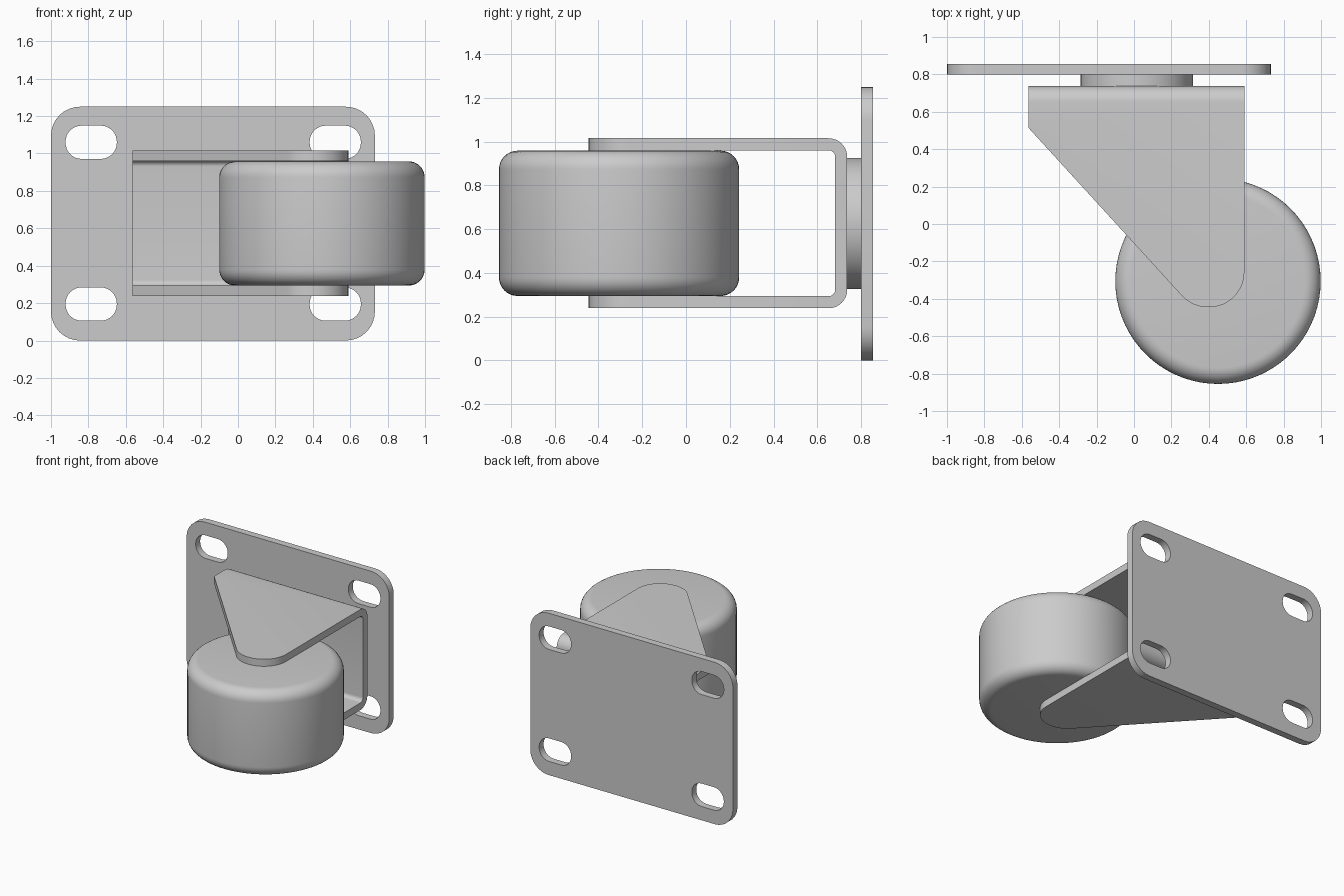
import bpy, bmesh, math
from mathutils import Vector, Matrix

if "Cube" in bpy.data.objects:
    bpy.data.objects.remove(bpy.data.objects["Cube"], do_unlink=True)

grey = bpy.data.materials.new("plain grey")
grey.use_nodes = True
GREY = (0.6, 0.6, 0.6, 1)
grey.diffuse_color = GREY
grey.node_tree.nodes["Principled BSDF"].inputs["Base Color"].default_value = GREY


def rounded(corners, steps=8):
    """Outline from (x, y, radius) corners, each filleted with an arc."""
    out = []
    n = len(corners)
    for i, (x, y, r) in enumerate(corners):
        p = Vector((x, y))
        if r == 0:
            out.append(p)
            continue
        a = (Vector(corners[i - 1][:2]) - p).normalized()
        b = (Vector(corners[(i + 1) % n][:2]) - p).normalized()
        half = a.angle(b) / 2
        centre = p + (a + b).normalized() * (r / math.sin(half))
        start = p + a * (r / math.tan(half)) - centre
        end = p + b * (r / math.tan(half)) - centre
        sweep = math.atan2(start.x * end.y - start.y * end.x, start.dot(end))
        for k in range(steps + 1):
            t = sweep * k / steps
            out.append(centre + Vector((start.x * math.cos(t) - start.y * math.sin(t),
                                        start.x * math.sin(t) + start.y * math.cos(t))))
    return out


def rect(x0, x1, y0, y1, r):
    return rounded([(x0, y0, r), (x1, y0, r), (x1, y1, r), (x0, y1, r)])


def finish(name, bm):
    bmesh.ops.recalc_face_normals(bm, faces=bm.faces)
    mesh = bpy.data.meshes.new(name)
    bm.to_mesh(mesh)
    bm.free()
    mesh.materials.append(grey)
    ob = bpy.data.objects.new(name, mesh)
    bpy.context.collection.objects.link(ob)
    return ob


def prism(name, outline, axis, lo, hi):
    """Extrude a 2D outline along the given axis from lo to hi."""
    place = {"x": lambda u, v: (lo, u, v),
             "y": lambda u, v: (u, lo, v),
             "z": lambda u, v: (u, v, lo)}[axis]
    bm = bmesh.new()
    face = bm.faces.new([bm.verts.new(place(*p)) for p in outline])
    ext = bmesh.ops.extrude_face_region(bm, geom=[face])
    shift = Vector([(hi - lo) * (axis == a) for a in "xyz"])
    bmesh.ops.translate(bm, vec=shift,
                        verts=[g for g in ext["geom"] if isinstance(g, bmesh.types.BMVert)])
    return finish(name, bm)


def disc(name, radius, depth, centre, axis, fillet=0):
    """Cylinder along y or z, with optional rounded rims."""
    bm = bmesh.new()
    bmesh.ops.create_cone(bm, cap_ends=True, segments=72, radius1=radius,
                          radius2=radius, depth=depth)
    if fillet:
        rims = [e for e in bm.edges if abs(e.verts[0].co.z - e.verts[1].co.z) < 1e-5]
        bmesh.ops.bevel(bm, geom=rims, offset=fillet, segments=8, profile=0.5,
                        affect="EDGES")
    turn = Matrix.Rotation(math.pi / 2, 4, "X") if axis == "y" else Matrix()
    bmesh.ops.transform(bm, matrix=Matrix.Translation(centre) @ turn, verts=bm.verts)
    return finish(name, bm)


def select_only(ob):
    bpy.ops.object.select_all(action="DESELECT")
    ob.select_set(True)
    bpy.context.view_layer.objects.active = ob


def carve(ob, cutter, operation):
    """Apply a boolean, then discard the cutter."""
    cutter.hide_render = True
    mod = ob.modifiers.new("carve", "BOOLEAN")
    mod.operation, mod.solver, mod.object = operation, "EXACT", cutter
    select_only(ob)
    bpy.ops.object.modifier_apply(modifier=mod.name)
    bpy.data.objects.remove(cutter, do_unlink=True)


# Mounting plate with four bolt slots
plate = prism("mounting_plate", rect(-1.0, 0.732, 0.0, 1.25, 0.155), "y", 0.80, 0.855)
for x in (-0.785, 0.52):
    for z in (0.195, 1.06):
        slot = rect(x - 0.137, x + 0.137, z - 0.089, z + 0.089, 0.086)
        carve(plate, prism("slot_cutter", slot, "y", 0.7, 0.95), "DIFFERENCE")

# Swivel neck between plate and fork
neck = disc("swivel_neck", 0.30, 0.075, (0.015, 0.769, 0.625), "y")

# Fork: U-shaped channel trimmed to the tapered arm outline
channel = rounded([(-0.6, 0.238, 0), (0.737, 0.238, 0.085), (0.737, 1.015, 0.085),
                   (-0.6, 1.015, 0), (-0.6, 0.96, 0), (0.682, 0.96, 0.03),
                   (0.682, 0.293, 0.03), (-0.6, 0.293, 0)])
fork = prism("fork", channel, "x", -0.7, 0.7)
arm = rounded([(-0.565, 0.9, 0), (-0.565, 0.515, 0), (0.312, -0.445, 0.188),
               (0.59, -0.445, 0.188), (0.59, 0.9, 0)], 12)
carve(fork, prism("arm_cutter", arm, "z", 0.1, 1.2), "INTERSECT")

# Wheel held between the fork arms
wheel = disc("wheel", 0.549, 0.664, (0.449, -0.306, 0.626), "z", 0.085)

for ob in (plate, neck, fork, wheel):
    select_only(ob)
    bpy.ops.object.shade_smooth_by_angle(angle=math.radians(30))
